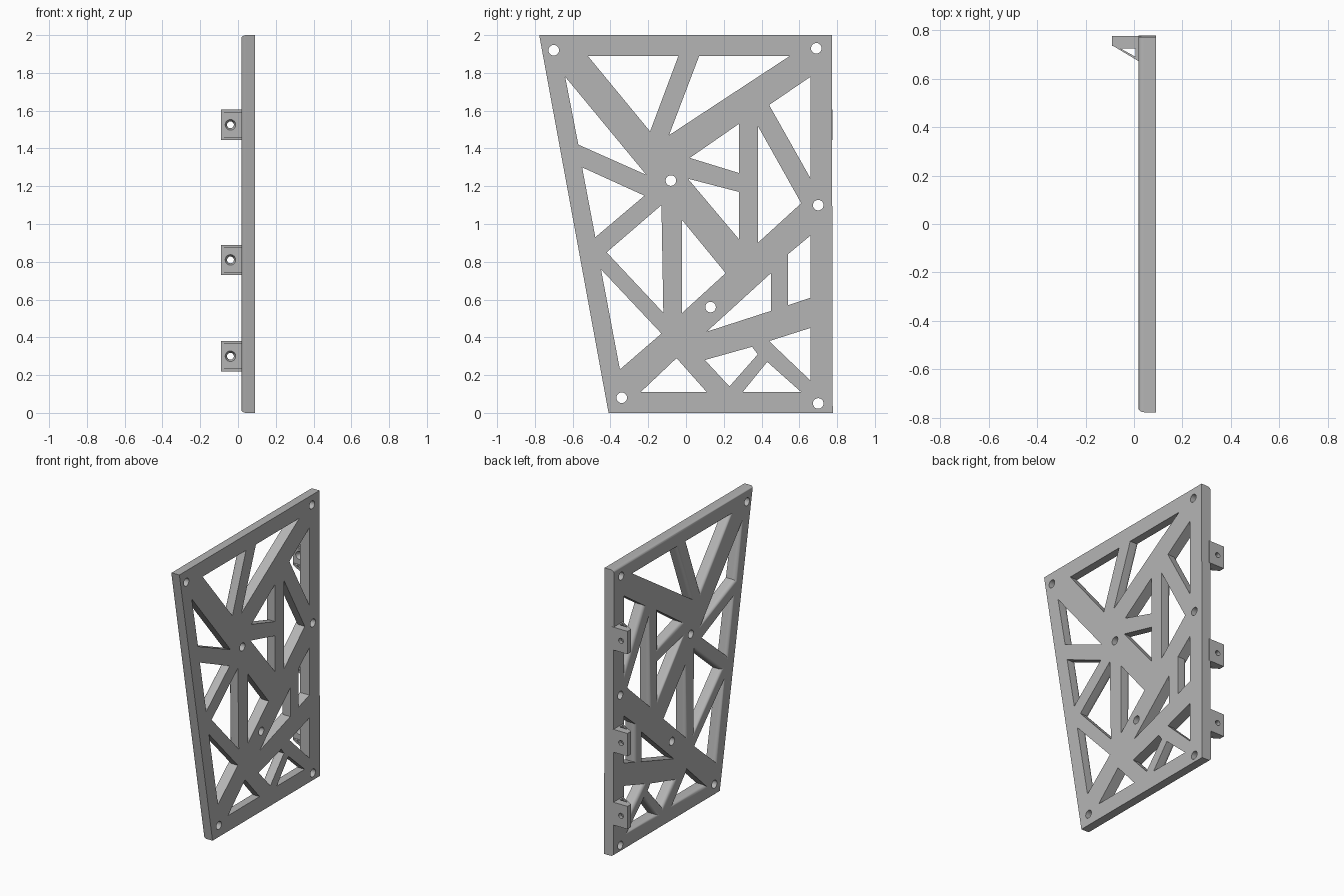
import bpy
import bmesh
import math
from mathutils import Vector

cube = bpy.data.objects.get("Cube")
if cube:
    bpy.data.objects.remove(cube, do_unlink=True)

grey = bpy.data.materials.new("plain grey")
grey.use_nodes = True
colour = (0.46, 0.46, 0.46, 1)
grey.diffuse_color = colour
grey.node_tree.nodes["Principled BSDF"].inputs["Base Color"].default_value = colour

BACK, FRONT, RADIUS, STEPS = 0.018, 0.09, 0.025, 4


def circle(u, v, radius, count=24):
    turns = [math.tau * i / count for i in range(count)]
    return [Vector((u + radius * math.cos(t), v + radius * math.sin(t))) for t in turns]


def counter_clockwise(points):
    pts = [Vector(p) for p in points]
    area = sum(pts[i - 1].cross(pts[i]) for i in range(len(pts)))
    return pts if area > 0 else pts[::-1]


def offset(loop, dists):
    """Move every edge of a loop outward by its own distance, mitring corners."""
    count = len(loop)
    normals = []
    for i in range(count):
        d = (loop[(i + 1) % count] - loop[i]).normalized()
        normals.append(Vector((d.y, -d.x)))
    moved = []
    for i in range(count):
        a, b, da, db = normals[i - 1], normals[i], dists[i - 1], dists[i]
        det = a.cross(b)
        shift = Vector((da * b.y - db * a.y, a.x * db - b.x * da)) / det
        limit = 2 * max(abs(da), abs(db))
        if shift.length > limit:
            shift = shift.normalized() * limit if limit else Vector((0, 0))
        moved.append(loop[i] + shift)
    return moved


def build(name, levels, place, normal):
    """Wall the loops between successive depths, then cap both ends."""
    bm = bmesh.new()
    rings = []
    for depth, loops in levels:
        rings.append([[bm.verts.new(place(p.x, p.y, depth)) for p in loop] for loop in loops])
    for low, high in zip(rings, rings[1:]):
        for a, b in zip(low, high):
            for i in range(len(a)):
                bm.faces.new((a[i - 1], a[i], b[i], b[i - 1]))
    for ring in (rings[0], rings[-1]):
        edges = [bm.edges.get((loop[i - 1], loop[i])) for loop in ring for i in range(len(loop))]
        bmesh.ops.triangle_fill(bm, use_beauty=True, edges=edges, normal=normal)
    bmesh.ops.recalc_face_normals(bm, faces=bm.faces)
    mesh = bpy.data.meshes.new(name)
    bm.to_mesh(mesh)
    bm.free()
    mesh.materials.append(grey)
    mesh.shade_smooth()
    mesh.set_sharp_from_angle(angle=math.radians(35))
    obj = bpy.data.objects.new(name, mesh)
    bpy.context.collection.objects.link(obj)
    weighted = obj.modifiers.new("even shading", "WEIGHTED_NORMAL")
    weighted.keep_sharp = True
    return obj


# Panel outline and the openings between its struts, in (y, z)
outline = counter_clockwise([(-.777, 2), (.772, 2), (.777, 0), (-.41, 0)])
openings = [
    [(-.52, 1.89), (-.04, 1.89), (-.19, 1.49)],
    [(.07, 1.89), (.55, 1.89), (-.09, 1.47)],
    [(-.64, 1.78), (-.21, 1.26), (-.57, 1.42)],
    [(-.55, 1.3), (-.22, 1.15), (-.48, .93)],
    [(-.13, 1.1), (-.12, .53), (-.42, .85)],
    [(-.45, .76), (-.13, .42), (-.35, .23)],
    [(-.05, .29), (.11, .11), (-.24, .11)],
    [(-.02, 1.02), (.21, .74), (-.02, .53)],
    [(.28, 1.53), (.28, 1.27), (.02, 1.35)],
    [(.01, 1.24), (.28, 1.17), (.28, .92)],
    [(.38, 1.52), (.61, 1.11), (.38, .9)],
    [(.44, 1.63), (.66, 1.78), (.66, 1.24)],
    [(.66, .94), (.66, .61), (.54, .57), (.54, .84)],
    [(.45, .74), (.45, .54), (.11, .43)],
    [(.35, .35), (.38, .31), (.23, .14), (.1, .28)],
    [(.44, .38), (.66, .45), (.66, .17)],
    [(.43, .27), (.61, .11), (.3, .11)],
]
openings = [counter_clockwise(o) for o in openings]
screw_holes = [circle(u, v, 0.028) for u, v in [
    (-.7, 1.92), (.69, 1.93), (-.08, 1.23), (.7, 1.1), (.13, .56), (-.34, .08), (.7, .05)]]

# Wide struts that keep square edges: a point and a direction on each centre line
square_struts = [((.28, 1.615), (.84, .55)), ((-.2, .255), (.73, .68)), ((.1, .36), (.957, .29))]


def rounding(loop):
    """Rounding weight per edge: none on square struts or the hinge-side rail."""
    weights = []
    for i, p in enumerate(loop):
        q = loop[(i + 1) % len(loop)]
        middle, direction = (p + q) / 2, (q - p).normalized()
        square = middle.x > 0.64
        for point, along in square_struts:
            along = Vector(along).normalized()
            near = abs((middle - Vector(point)).cross(along)) < 0.1
            square = square or (near and abs(direction.cross(along)) < 0.15)
        weights.append(0 if square else 1)
    return weights


def panel_loops(amount):
    loops = [offset(outline, [-0.6 * amount * w for w in rounding(outline)])]
    loops += [offset(o, [amount * w for w in rounding(o)]) for o in openings]
    return loops + screw_holes


# Panel: square on one face, rounded strut edges on the other
levels = [(FRONT, panel_loops(0))]
for k in range(STEPS + 1):
    a = math.pi / 2 * k / STEPS
    levels.append((BACK + RADIUS * (1 - math.sin(a)), panel_loops(RADIUS * (1 - math.cos(a)))))
build("lattice_panel", levels, lambda u, v, d: (d, u, v), (1, 0, 0))

# Mounting lugs: drilled block with two open triangular gussets each
gusset = counter_clockwise([(-.09, .737), (.022, .67), (.022, .737)])
window = counter_clockwise([(-.055, .724), (.006, .724), (.006, .69)])
for label, z in (("upper", 1.525), ("middle", 0.81), ("lower", 0.3)):
    block = counter_clockwise([(-.09, z - .08), (.03, z - .08), (.03, z + .08), (-.09, z + .08)])
    lug_levels = [(y, [block, circle(-.04, z, r)])
                  for y, r in ((.735, .028), (.755, .018), (.776, .018))]
    build(label + "_lug", lug_levels, lambda u, v, d: (u, d, v), (0, 1, 0))
    for side, sign in (("top", 1), ("bottom", -1)):
        ends = [(z + sign * h, [gusset, window]) for h in (.065, .08)]
        build(f"{label}_lug_{side}_gusset", ends, lambda u, v, d: (u, v, d), (0, 0, 1))
